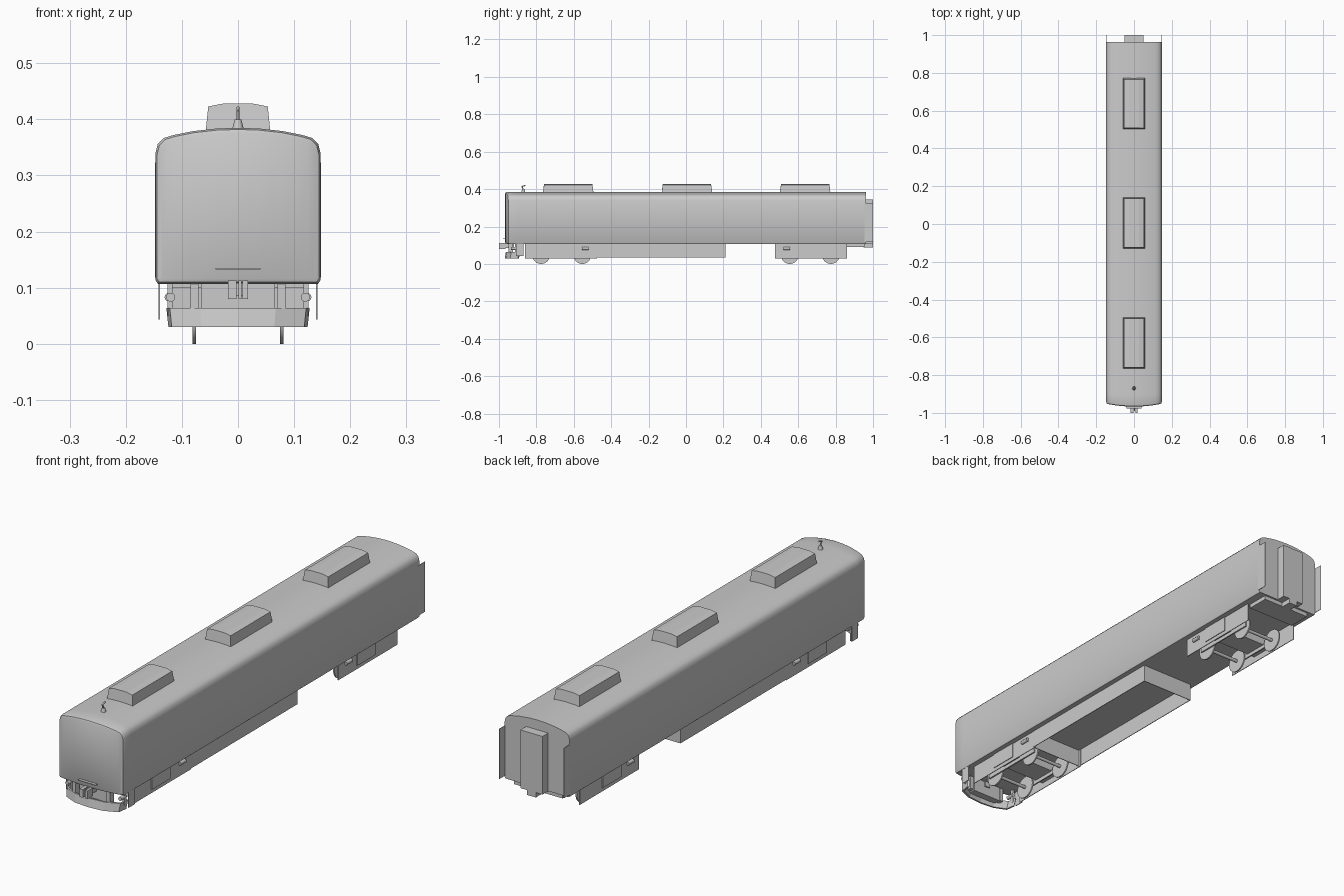
import bpy, bmesh, math
from mathutils import Vector

if "Cube" in bpy.data.objects:
    bpy.data.objects.remove(bpy.data.objects["Cube"])


def make(name, verts, faces, smooth=False):
    me = bpy.data.meshes.new(name)
    me.from_pydata(verts, [], faces)
    bm = bmesh.new()
    bm.from_mesh(me)
    bmesh.ops.recalc_face_normals(bm, faces=bm.faces)
    bm.to_mesh(me)
    bm.free()
    ob = bpy.data.objects.new(name, me)
    bpy.context.collection.objects.link(ob)
    if smooth:
        bpy.ops.object.select_all(action='DESELECT')
        ob.select_set(True)
        bpy.context.view_layer.objects.active = ob
        bpy.ops.object.shade_smooth_by_angle(angle=math.radians(35))
    return ob


def loft(name, rings, smooth=False):
    n = len(rings[0])
    verts = [p for r in rings for p in r]
    faces = [(k * n + i, k * n + (i + 1) % n, (k + 1) * n + (i + 1) % n, (k + 1) * n + i)
             for k in range(len(rings) - 1) for i in range(n)]
    faces += [tuple(range(n)), tuple(range(len(verts) - n, len(verts)))]
    return make(name, verts, faces, smooth)


def box(name, x0, x1, y0, y1, z0, z1):
    ring = lambda z: [(x0, y0, z), (x1, y0, z), (x1, y1, z), (x0, y1, z)]
    return loft(name, [ring(z0), ring(z1)])


def rod(name, a, b, r, r2=None, n=12):
    a, b = Vector(a), Vector(b)
    q = (b - a).to_track_quat('Z', 'Y')
    circ = lambda c, rad: [c + q @ Vector((rad * math.cos(t), rad * math.sin(t), 0))
                           for t in (2 * math.pi * i / n for i in range(n))]
    return loft(name, [circ(a, r), circ(b, r if r2 is None else r2)], True)


# car body: roof curve over matching floor curve, bowed and rounded front end
top = [(.147, .34), (.143, .356), (.133, .3665), (.115, .372), (.08, .379), (.04, .3835), (0, .385)]
bot = [(.147, .113), (.143, .107)] + [(x, .107) for x, z in top[2:]]
top = top + [(-x, z) for x, z in top[-2::-1]]
bot = bot + [(-x, z) for x, z in bot[-2::-1]]
n = len(top)
profile = top + bot[::-1]
rings = []
for inset, y in ((.009, -.967), (.003, -.964), (0, -.955), (0, -.90), (0, .963)):
    bow = .014 if y < -.92 else 0
    rings.append([(x * (1 - inset / .147), y + bow * (x / .147) ** 2,
                   .246 + (z - .246) * (1 - inset / .139)) for x, z in profile])
m = len(profile)
verts = [p for r in rings for p in r]
faces = [(k * m + i, k * m + (i + 1) % m, (k + 1) * m + (i + 1) % m, (k + 1) * m + i)
         for k in range(len(rings) - 1) for i in range(m)]
for base in (0, m * (len(rings) - 1)):
    faces += [(base + i, base + i + 1, base + m - 2 - i, base + m - 1 - i) for i in range(n - 1)]
make("car_body", verts, faces, True)

# roof housings with crowned tops
for i, yc in enumerate((-.63, .005, .637)):
    def section(y, top_in):
        return [(-.058, y, .375), (-.053 , y + top_in, .423), (-.027, y + top_in, .428),
                (.027, y + top_in, .428), (.053, y + top_in, .423), (.058, y, .375)]
    loft(f"roof_unit_{i}", [section(yc - .136, .007), section(yc + .136, -.007)])

# roof aerial
rod("aerial_base", (0, -.87, .38), (0, -.87, .40), .011, .006)
rod("aerial_mast", (0, -.87, .40), (0, -.878, .416), .003)
rod("aerial_tip", (0, -.878, .414), (0, -.858, .42), .003)

# rear gangway, side flaps, coupler and underframe
box("gangway", -.05, .05, .955, 1.0, .107, .345)
box("rear_coupler", -.02, .02, .95, 1.0, .087, .108)
box("rear_underframe", -.11, .11, .86, .955, .09, .108)
for s in (-1, 1):
    box("rear_flap", s * .1455, s * .1475, .955, 1.0, .118, .323)

# open-bottomed equipment skirt under the floor
for s in (-1, 1):
    box("equipment_side", s * .119, s * .122, -.49, .21, .034, .108)
for y in (-.49, .207):
    box("equipment_end", -.12, .12, y, y + .003, .034, .108)


# bogies
for e in (-1, 1):
    yc = e * .665
    box("bogie_transom", -.118, .118, yc - .05, yc + .05, .055, .1)
    for yw in (yc - .11, yc + .11):
        rod("axle", (-.08, yw, .047), (.08, yw, .047), .007)
        for s in (-1, 1):
            rod("wheel", (s * .075, yw, .047), (s * .081, yw, .047), .047, n=28)
    for s in (-1, 1):
        ya, yb = sorted((e * .476, e * .86))
        box("bogie_skirt", s * .118, s * .121, ya, yb, .03, .108)
        box("bogie_panel", s * .12, s * .124, yc - .07, yc + .05, .045, .108)
        box("bogie_side_frame", s * .082, s * .088, yc - .14, yc + .14, .04, .06)
        ya, yb = sorted((e * .52, e * .556))
        rod("damper", (s * .123, ya, .083), (s * .123, yb, .083), .008)

# front pilot: a bowed plate that leans back
path = [(-.124, -.90), (-.118, -.94), (-.065, -.963), (0, -.969),
        (.065, -.963), (.118, -.94), (.124, -.90)]
loft("pilot", [[(x, y, .03), (x * 1.03, y + .006, .064), (x * .98, y + .013, .064),
                (x * .95, y + .007, .03)] for x, y in path])
for s in (-1, 1):
    box("pilot_bracket", s * .117, s * .126, -.915, -.90, .05, .108)
    box("pilot_stay", s * .07, s * .085, -.95, -.925, .05, .108)
    rod("front_buffer", (s * .12, -.935, .083), (s * .12, -.90, .083), .008)
    box("step_plate", s * .139, s * .142, -.91, -.87, .043, .108)

# front coupler, its pocket and the small ledge above
box("coupler_pocket", -.066, .066, -.932, -.925, .05, .108)
box("coupler_crossbar", -.066, .066, -.955, -.925, .047, .053)
box("coupler_shank", -.012, .012, -.975, -.92, .085, .108)
for x0, x1, y in ((-.018, -.003, -1.0), (.001, .006, -.99), (.008, .018, -1.0)):
    box("coupler_jaw", x0, x1, y, -.965, .08, .113)
box("front_ledge", -.04, .04, -.978, -.955, .132, .135)
